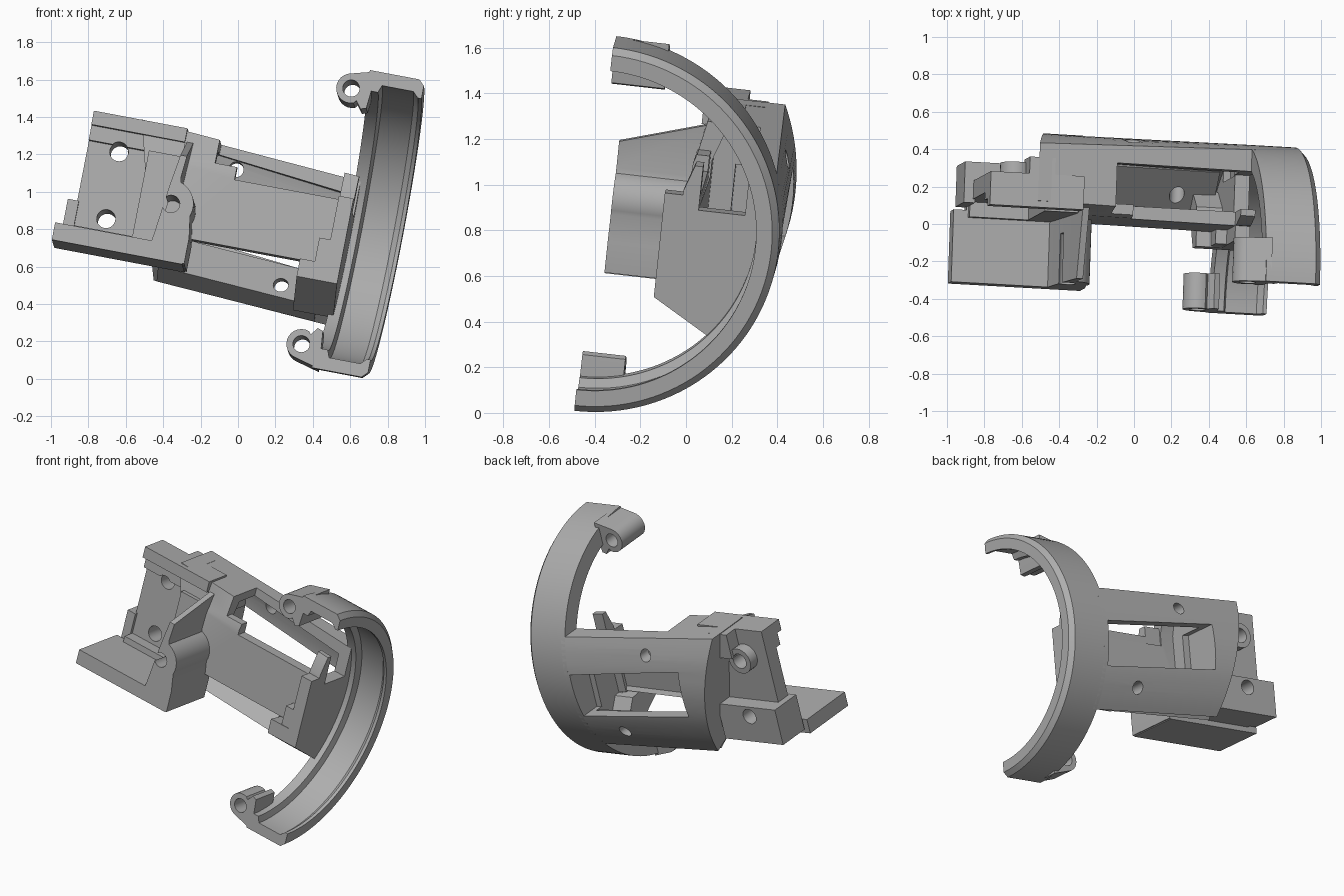
import bpy, bmesh, math
from mathutils import Matrix, Vector

if "Cube" in bpy.data.objects:
    bpy.data.objects.remove(bpy.data.objects["Cube"])

# Tilted working frame: u along the ring axis, v to the back, w up
E1 = Vector((0.98, -0.055, -0.185)).normalized()
E3 = Vector((0.19, 0.104, 0.976)).normalized()
E2 = E3.cross(E1).normalized()
E3 = E1.cross(E2)
FRAME = Matrix.Translation((0.825, -0.405, 0.803)) @ Matrix((E1, E2, E3)).transposed().to_4x4()

grey = bpy.data.materials.new("grey plastic")
grey.diffuse_color = (0.42, 0.42, 0.42, 1)
grey.use_nodes = True
grey.node_tree.nodes["Principled BSDF"].inputs["Base Color"].default_value = grey.diffuse_color


def loft(name, loops):
    """Skin a list of equal length point loops and cap the ends."""
    bm = bmesh.new()
    rows = [[bm.verts.new(p) for p in loop] for loop in loops]
    n = len(rows[0])
    for a, b in zip(rows, rows[1:]):
        for i in range(n):
            j = (i + 1) % n
            bm.faces.new((a[i], a[j], b[j], b[i]))
    bm.faces.new(rows[0])
    bm.faces.new(rows[-1])
    bmesh.ops.recalc_face_normals(bm, faces=bm.faces)
    me = bpy.data.meshes.new(name)
    bm.to_mesh(me)
    bm.free()
    me.materials.append(grey)
    ob = bpy.data.objects.new(name, me)
    bpy.context.collection.objects.link(ob)
    return ob


def prism_v(name, pts, v0, v1):
    return loft(name, [[(u, v, w) for u, w in pts] for v in (v0, v1)])


def prism_u(name, pts, u0, u1, lift=0.0):
    return loft(name, [[(u, v, w + d) for v, w in pts] for u, d in ((u0, lift), (u1, 0))])


def box(name, u, v, w):
    return prism_v(name, [(u[0], w[0]), (u[1], w[0]), (u[1], w[1]), (u[0], w[1])], *v)


def circle(u, w, r, n=24, a0=0, a1=360):
    full = a1 - a0 == 360
    return [(u + r * math.cos(t), w + r * math.sin(t)) for t in
            (math.radians(a0 + (a1 - a0) * i / (n if full else n - 1)) for i in range(n))]


def hole(u, w, r, v0, v1):
    return prism_v("hole_cutter", circle(u, w, r), v0, v1)


def boolean(ob, cutters):
    bpy.context.view_layer.objects.active = ob
    for c in cutters:
        m = ob.modifiers.new("cut", 'BOOLEAN')
        m.operation, m.object, m.solver = 'DIFFERENCE', c, 'EXACT'
        bpy.ops.object.modifier_apply(modifier=m.name)
        bpy.data.objects.remove(c, do_unlink=True)
    return ob


# Half ring with inner groove and chamfered rim
profile = [(-0.28, 0.815), (-0.01, 0.815), (0.02, 0.785), (0.02, 0.715), (0, 0.715),
           (-0.03, 0.745), (-0.20, 0.745), (-0.215, 0.705), (-0.28, 0.705)]
N = 64
loft("half_ring", [[(u, r * math.sin(math.pi * i / N), r * math.cos(math.pi * i / N))
                    for u, r in profile] for i in range(N + 1)])

# Hinge lugs at both ring ends
for side, s, depth in (("upper", 1, 0.235), ("lower", -1, 0.19)):
    pts = circle(-0.36, 0.70, 0.08, 14, 100, 290)
    pts += [(-0.32, 0.64), (-0.29, 0.60), (-0.26, 0.61), (-0.25, 0.72), (-0.25, 0.812)]
    lug = prism_v(side + "_hinge_lug", [(u, s * w) for u, w in pts], 0, depth)
    boolean(lug, [hole(-0.36, s * 0.70, 0.045, -0.1, 0.4)])


# Hollow housing: cylindrical back, flat tapering top, flat front, open underside
def section(u, top, low, front, t=0.0, slant=0.0):
    r = 0.815 - t
    top, low, front = top - t, low + t * 0.6, front + t
    a0, a1 = math.asin(low / r), math.asin(top / r)
    angles = [a0 + (a1 - a0) * i / 24 for i in range(25)]
    pts = [(r * math.cos(a), r * math.sin(a)) for a in angles]
    pts += [(front + 0.04, top), (front, 0.17), (front, -0.27 + t)]
    return [(u + slant * (0.37 - w), v, w) for v, w in pts]


R, L = (0.285, -0.51, 0.365), (0.37, -0.44, 0.375)
body = loft("housing", [section(-0.25, *R), section(-1.45, *L, slant=0.26)])
under = [(0.715 * math.cos(a), 0.715 * math.sin(a)) for a in
         (-0.31 - 0.58 * i / 12 for i in range(13))]
window = [(-1.17, -0.16), (-0.29, -0.25), (-0.29, 0.05), (-1.17, 0.15)]
boolean(body, [
    loft("cavity", [section(-0.33, *R, 0.075), section(-1.12, *L, 0.075)]),
    prism_u("underside_opening", under + [(0.2, -0.60), (0.2, -0.218)], -1.19, -0.36),
    box("top_opening", (-1.02, -0.20), (0.44, 0.645), (0.09, 0.6)),
    box("front_notch", (-0.90, -0.33), (0.1, 0.50), (0.14, 0.6)),
    box("front_step", (-1.02, -0.80), (0.1, 0.50), (0.21, 0.6)),
    box("plate_side_trim", (-1.9, -1.20), (0.0, 0.41), (-0.8, 0.8)),
    prism_v("back_window", window, 0.55, 1.0),
    hole(-0.92, 0.23, 0.04, 0.5, 1.0),
    hole(-0.56, -0.35, 0.04, 0.5, 1.0),
])

# Sloping floor inside the lower lip
ledge = prism_u("lower_ledge", [(0.50, -0.435), (0.63, -0.503), (0.72, -0.30), (0.69, -0.24)],
                -1.22, -0.35, lift=0.055)
boolean(ledge, [hole(-0.56, -0.35, 0.04, 0.3, 1.0)])

# End wall and stepped foot beside the ring
prism_u("end_wall", [(0.285, 0.15), (0.285, -0.317), (0.553, -0.472), (0.64, -0.30),
                     (0.64, 0.08), (0.38, 0.08), (0.38, 0.15)], -0.33, -0.25)
prism_u("end_foot", [(0.285, -0.317), (0.553, -0.472), (0.60, -0.38), (0.50, -0.24),
                     (0.285, -0.22)], -0.47, -0.26)
box("end_step", (-0.39, -0.26), (0.29, 0.46), (-0.23, -0.09))

# Mounting plate with front pocket and screw holes
plate = box("mounting_plate", (-1.71, -1.20), (0.38, 0.56), (-0.36, 0.365))
boolean(plate, [
    box("pocket", (-1.8, -1.38), (0.3, 0.46), (-0.30, 0.21)),
    box("top_step", (-1.8, -1.1), (0.3, 0.42), (0.21, 0.29)),
    hole(-1.54, 0.18, 0.05, 0.3, 0.8),
    hole(-1.54, -0.186, 0.05, 0.3, 0.8),
])
back = box("mounting_back_block", (-1.76, -1.30), (0.44, 0.66), (-0.36, -0.12))
boolean(back, [
    box("front_relief", (-1.70, -1.38), (0.40, 0.46), (-0.30, 0.0)),
    hole(-1.54, -0.186, 0.05, 0.3, 0.8),
])
boss = prism_v("back_boss", circle(-1.54, 0.18, 0.085), 0.55, 0.63)
boolean(boss, [hole(-1.54, 0.18, 0.05, 0.3, 0.8)])
box("corner_web", (-1.50, -1.36), (0.55, 0.65), (0.20, 0.365))

# Shelf reaching forward under the plate
box("shelf", (-1.78, -1.07), (0.03, 0.42), (-0.395, -0.30))
box("shelf_step", (-1.70, -1.25), (0.38, 0.48), (-0.31, -0.26))


# Rounded knuckle with a thin fin that rises towards the plate
def knuckle_loop(v, tip):
    pts = [(-1.27, -0.39), (-1.06, -0.39), (-1.06, -0.25)]
    pts += circle(-1.20, -0.087, 0.13, 12, -20, 72)
    pts += [(-1.165, 0.06), (-1.155, tip), (-1.19, tip), (-1.215, 0.02), (-1.25, -0.27)]
    return [(u, v, w) for u, w in pts]


knuckle = loft("knuckle", [knuckle_loop(0.03, 0.18), knuckle_loop(0.42, 0.30)])
boolean(knuckle, [hole(-1.19, -0.087, 0.047, -0.1, 0.30)])

# Move everything into the tilted pose and shade
for ob in bpy.context.scene.objects:
    ob.data.transform(FRAME)
    bpy.ops.object.select_all(action='DESELECT')
    ob.select_set(True)
    bpy.context.view_layer.objects.active = ob
    bpy.ops.object.shade_smooth_by_angle(angle=math.radians(25))
